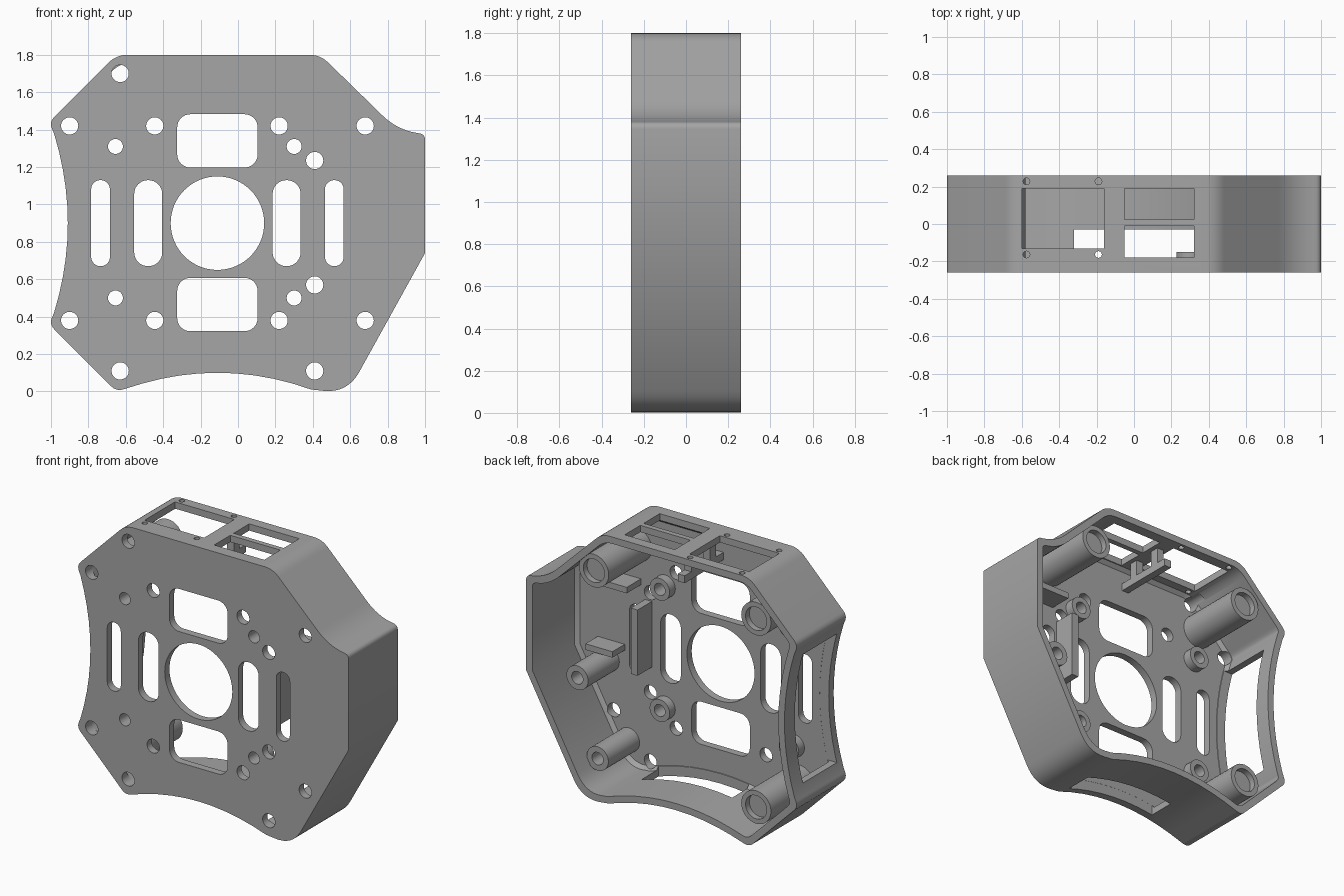
import bpy, bmesh, math
from mathutils import Vector

if "Cube" in bpy.data.objects:
    bpy.data.objects.remove(bpy.data.objects["Cube"])

FRONT, BACK, FLOOR, WALL = -0.26, 0.26, -0.21, 0.045

grey = bpy.data.materials.new("neutral grey")
grey.use_nodes = True
grey.diffuse_color = (0.38, 0.38, 0.38, 1)
grey.node_tree.nodes["Principled BSDF"].inputs["Base Color"].default_value = (0.38, 0.38, 0.38, 1)


def loft(bm, sections):
    """Closed solid through (y, [(x, z), ...]) sections."""
    rings = [[bm.verts.new((p[0], y, p[1])) for p in pts] for y, pts in sections]
    n = len(rings[0])
    for a, b in zip(rings, rings[1:]):
        for i in range(n):
            j = (i + 1) % n
            bm.faces.new((a[i], a[j], b[j], b[i]))
    bm.faces.new(rings[0])
    bm.faces.new(rings[-1][::-1])


def box(bm, x0, x1, y0, y1, z0, z1):
    loft(bm, [(y, [(x0, z0), (x1, z0), (x1, z1), (x0, z1)]) for y in (y0, y1)])


def disc(x, z, r, n=32):
    return [(x + r * math.cos(math.tau * i / n), z + r * math.sin(math.tau * i / n)) for i in range(n)]


def rounded(x, z, w, h, r, n=8):
    """Rounded rectangle or slot centred on x, z."""
    pts = []
    for q, (sx, sz) in enumerate([(1, 1), (-1, 1), (-1, -1), (1, -1)]):
        for i in range(n + 1):
            a = math.pi / 2 * (q + i / n)
            pts.append((x + sx * (w / 2 - r) + r * math.cos(a), z + sz * (h / 2 - r) + r * math.sin(a)))
    return pts


def rod(bm, x, z, r, y0, y1):
    loft(bm, [(y0, disc(x, z, r)), (y1, disc(x, z, r))])


def make(name, bm):
    bmesh.ops.recalc_face_normals(bm, faces=bm.faces)
    mesh = bpy.data.meshes.new(name)
    bm.to_mesh(mesh)
    bm.free()
    ob = bpy.data.objects.new(name, mesh)
    ob.data.materials.append(grey)
    bpy.context.collection.objects.link(ob)
    return ob


def combine(target, bm, operation):
    """Apply a boolean with the solid in bm, then drop the helper."""
    tool = make("helper", bm)
    tool.hide_render = True
    mod = target.modifiers.new("boolean", "BOOLEAN")
    mod.object, mod.operation, mod.solver = tool, operation, "EXACT"
    graph = bpy.context.evaluated_depsgraph_get()
    mesh = bpy.data.meshes.new_from_object(target.evaluated_get(graph))
    target.modifiers.clear()
    target.data = mesh
    bpy.data.objects.remove(tool)


# Outline corners, counterclockwise: x, z, rounding setback
keys = [(-0.65, 0, 0.04)]
keys += [(x, 0.1 - 0.1 * ((x + 0.11) / 0.53) ** 2, 0) for x in [-0.11 + 0.1 * k for k in range(-4, 6)]]
keys += [(0.585, -0.01, 0.13), (1, 0.74, 0), (1, 1.375, 0.03), (0.85, 1.4, 0.11),
         (0.44, 1.8, 0.06), (-0.65, 1.8, 0.06), (-1.01, 1.44, 0.04)]
keys += [(-0.91 - 0.09 * ((z - 0.9) / 0.53) ** 2, z, 0) for z in [1.38 - 0.096 * k for k in range(11)]]
keys += [(-1.01, 0.36, 0.04)]


def outline(inset):
    """Mitred inset of the corner polygon with rounded corners."""
    n = len(keys)
    moved = []
    for i in range(n):
        a, p, b = (Vector(keys[(i + k) % n][:2]) for k in (-1, 0, 1))
        u, v = (p - a).normalized(), (b - p).normalized()
        nu, nv = Vector((-u.y, u.x)), Vector((-v.y, v.x))
        moved.append(p + (nu + nv) * inset / (1 + nu.dot(nv)))
    pts = []
    for i in range(n):
        a, p, b = moved[i - 1], moved[i], moved[(i + 1) % n]
        d = keys[i][2]
        if not d:
            pts.append(p)
            continue
        s = p + (a - p).normalized() * min(d, (a - p).length * 0.7)
        e = p + (b - p).normalized() * min(d, (b - p).length * 0.7)
        for k in range(9):
            t = k / 8
            pts.append(s * (1 - t) ** 2 + p * 2 * t * (1 - t) + e * t * t)
    return pts


# Shell: solid outline hollowed from the back, with a sloped floor edge
bm = bmesh.new()
loft(bm, [(FRONT, outline(0)), (BACK, outline(0))])
shell = make("frame_shell", bm)
bm = bmesh.new()
loft(bm, [(FLOOR, outline(0.068)), (FLOOR + 0.023, outline(WALL)), (0.4, outline(WALL))])
combine(shell, bm, "DIFFERENCE")

# Posts standing on the floor
tall = [(-0.69, 0.27), (-0.69, 1.53), (0.51, 1.53)]
side = [(0.57, 0.21), (0.72, 0.71)]
short = [(x, z) for x in (-0.655, 0.3) for z in (0.5, 1.31)]
bm = bmesh.new()
for posts, r, top in ((tall, 0.11, 0.245), (side, 0.08, 0.12), (short, 0.074, -0.15)):
    for x, z in posts:
        rod(bm, x, z, r, FLOOR - 0.02, top)
combine(shell, bm, "UNION")

# Holder rail and shelves beside the outer slot
bm = bmesh.new()
box(bm, 0.4, 0.45, FLOOR - 0.02, -0.06, 0.74, 1.18)
box(bm, 0.48, 0.78, FLOOR - 0.02, -0.06, 1.27, 1.31)
box(bm, 0.6, 0.8, FLOOR - 0.02, -0.08, 0.8, 0.84)
combine(shell, bm, "UNION")

# Cable bar hanging below the top wall
bm = bmesh.new()
box(bm, -0.13, -0.08, FLOOR - 0.02, 0.2, 1.6, 1.65)
combine(shell, bm, "UNION")
for y in (-0.1, 0.1):
    bm = bmesh.new()
    box(bm, -0.13, -0.08, y - 0.03, y + 0.03, 1.62, 1.77)
    combine(shell, bm, "UNION")

# Openings through the front plate
cut = bmesh.new()


def through(pts):
    loft(cut, [(FRONT - 0.1, pts), (-0.12, pts)])


through(disc(-0.11, 0.9, 0.25, 64))
for z in (0.465, 1.34):
    through(rounded(-0.11, z, 0.43, 0.285, 0.07))
for x, w in ((-0.735, 0.1), (-0.48, 0.15), (0.26, 0.15), (0.515, 0.1)):
    through(rounded(x, 0.9, w, 0.46, w / 2 - 0.001))
for z in (0.38, 1.42):
    for x in (-0.9, -0.445, 0.22, 0.68):
        through(disc(x, z, 0.046))
for x, z in ((-0.63, 0.11), (-0.63, 1.7), (0.41, 0.11), (0.41, 0.57), (0.41, 1.235)):
    through(disc(x, z, 0.046))
for x, z in short:
    through(disc(x, z, 0.04))
# Recesses in the other posts
for x, z in tall:
    rod(cut, x, z, 0.078, 0.205, 0.3)
for x, z in side:
    rod(cut, x, z, 0.042, -0.1, 0.3)
combine(shell, cut, "DIFFERENCE")

# Windows in the top, bottom and side walls
cut = bmesh.new()
box(cut, -0.6, -0.16, -0.13, 0.19, 1.7, 1.9)
box(cut, -0.05, 0.32, 0.025, 0.19, 1.7, 1.9)
box(cut, -0.05, 0.32, -0.18, -0.01, 1.7, 1.9)
box(cut, -0.32, 0.35, -0.208, -0.03, -0.1, 0.19)
box(cut, -1.1, -0.83, -0.208, 0.15, 0.47, 1.33)
for x in (-0.575, -0.19):
    for y in (-0.163, 0.228):
        bmesh.ops.create_cone(cut, cap_ends=True, segments=16, radius1=0.018, radius2=0.018, depth=0.2)
        cut.verts.ensure_lookup_table()
        bmesh.ops.translate(cut, verts=cut.verts[-32:], vec=(x, y, 1.8))
combine(shell, cut, "DIFFERENCE")

# Smooth shading with crisp edges
bpy.ops.object.select_all(action="DESELECT")
shell.select_set(True)
bpy.context.view_layer.objects.active = shell
bpy.ops.object.shade_smooth_by_angle(angle=math.radians(30))
